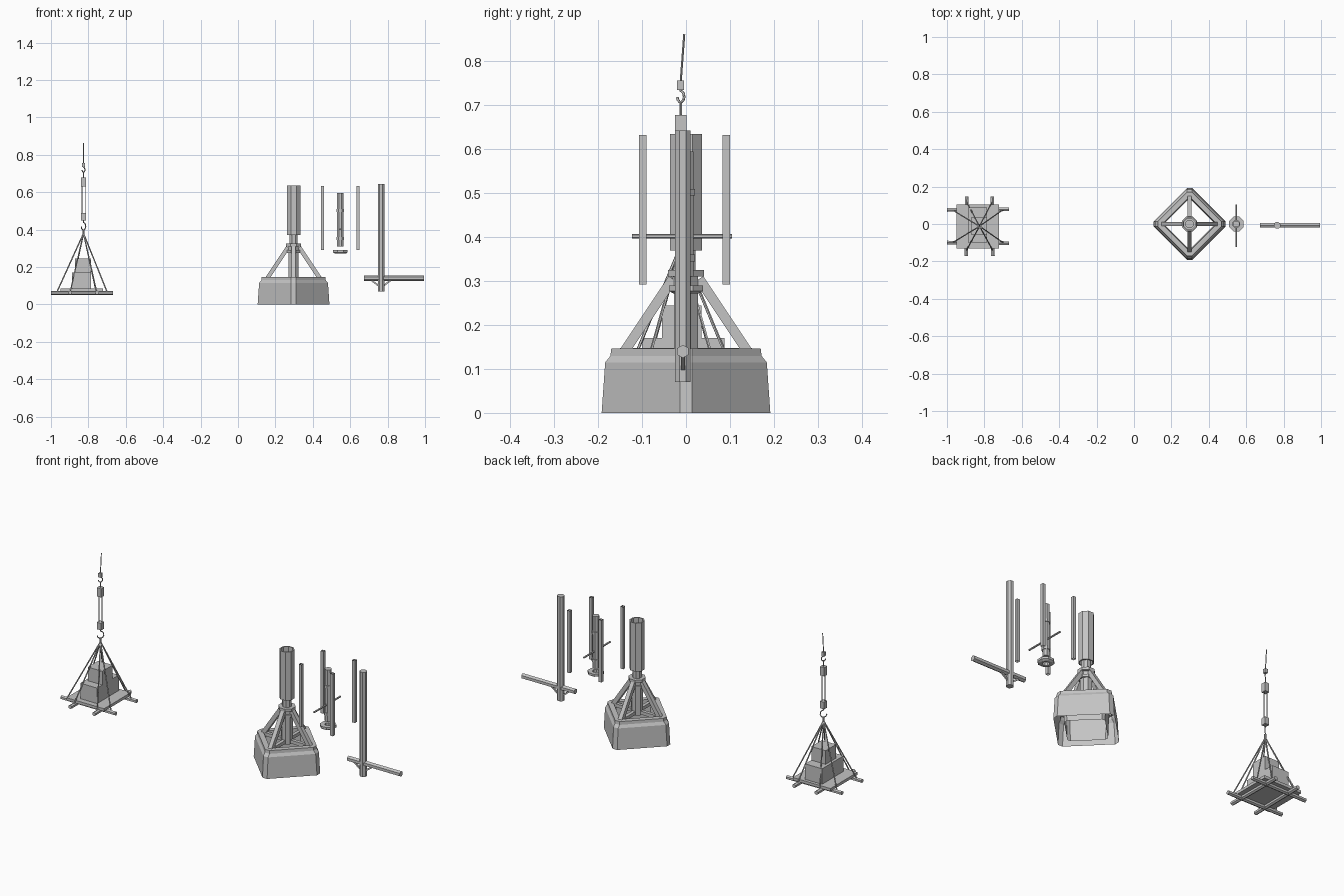
import bpy, bmesh, math
from mathutils import Vector

if "Cube" in bpy.data.objects:
    bpy.data.objects.remove(bpy.data.objects["Cube"])

grey = bpy.data.materials.new("plain grey")
grey.use_nodes = True
GREY = (0.55, 0.55, 0.55, 1)
grey.diffuse_color = GREY
grey.node_tree.nodes["Principled BSDF"].inputs["Base Color"].default_value = GREY


def finish(name, bm):
    bmesh.ops.recalc_face_normals(bm, faces=bm.faces)
    me = bpy.data.meshes.new(name)
    bm.to_mesh(me)
    bm.free()
    me.materials.append(grey)
    ob = bpy.data.objects.new(name, me)
    bpy.context.collection.objects.link(ob)


def bar(name, a, b, r, sides=8, caps=True):
    """Straight prism from a to b."""
    a, b = Vector(a), Vector(b)
    q = (b - a).to_track_quat('Z', 'Y')
    bm = bmesh.new()
    rings = []
    for p in (a, b):
        ring = []
        for i in range(sides):
            t = math.tau * (i + .5) / sides
            ring.append(bm.verts.new(p + q @ Vector((r * math.cos(t), r * math.sin(t), 0))))
        rings.append(ring)
    for i in range(sides):
        j = (i + 1) % sides
        bm.faces.new((rings[0][i], rings[0][j], rings[1][j], rings[1][i]))
    if caps:
        bm.faces.new(rings[0][::-1])
        bm.faces.new(rings[1])
    finish(name, bm)


def box(name, lo, hi):
    bm = bmesh.new()
    bmesh.ops.create_cube(bm, size=1)
    for v in bm.verts:
        v.co = Vector([(l + h) / 2 + c * (h - l) for l, h, c in zip(lo, hi, v.co)])
    finish(name, bm)


def lathe(name, centre, profile, sides, closed=False):
    """Faceted turned shape from (radius, z) pairs."""
    bm = bmesh.new()
    rings = []
    for r, z in profile:
        rings.append([bm.verts.new((centre[0] + r * math.cos(math.tau * (i + .5) / sides),
                                    centre[1] + r * math.sin(math.tau * (i + .5) / sides), z))
                      for i in range(sides)])
    pairs = list(zip(rings, rings[1:])) + ([(rings[-1], rings[0])] if closed else [])
    for p, q in pairs:
        for i in range(sides):
            j = (i + 1) % sides
            bm.faces.new((p[i], p[j], q[j], q[i]))
    if not closed:
        bm.faces.new(rings[0][::-1])
        bm.faces.new(rings[-1])
    finish(name, bm)


def wire(name, points, r):
    cu = bpy.data.curves.new(name, 'CURVE')
    cu.dimensions = '3D'
    cu.bevel_depth, cu.bevel_resolution = r, 0
    cu.use_fill_caps = True
    s = cu.splines.new('POLY')
    s.points.add(len(points) - 1)
    for p, co in zip(s.points, points):
        p.co = (*co, 1)
    cu.materials.append(grey)
    bpy.context.collection.objects.link(bpy.data.objects.new(name, cu))


# Plinth: open double-walled diamond with clipped corners and a curb
CX = 0.297


def diamond(bm, reach, clip, z):
    pts = []
    for k in range(4):
        t = k * math.pi / 2
        d, s = Vector((math.cos(t), math.sin(t))), Vector((-math.sin(t), math.cos(t)))
        for e in (-1, 1):
            p = d * reach + s * e * clip
            pts.append(bm.verts.new((CX + p.x, p.y, z)))
    return pts


bm = bmesh.new()
rings = [diamond(bm, *level) for level in (
    (.192, .014, 0), (.184, .014, .115), (.172, .014, .13), (.17, .014, .147),
    (.135, .01, .147), (.128, .01, 0))]
for p, q in zip(rings, rings[1:]):
    for i in range(8):
        j = (i + 1) % 8
        bm.faces.new((p[i], p[j], q[j], q[i]))
finish("plinth", bm)

# Mast with collars, floor beams and four raking struts
lathe("mast_lower", (CX, 0), [(.03, .125), (.03, .275), (.037, .275), (.037, .29), (.03, .29),
                              (.03, .31), (.044, .31), (.044, .325), (.024, .325), (.024, .38)], 8)
lathe("mast_upper", (CX, 0), [(.039, .37), (.039, .635), (.032, .635), (.032, .37)], 8, True)
for k in range(4):
    c, s = round(math.cos(k * math.pi / 2)), round(math.sin(k * math.pi / 2))
    bar("mast_strut", (CX + c * .14, s * .14, .14), (CX + c * .03, s * .03, .305), .016, 4)
    bar("floor_beam", (CX + c * .02, s * .02, .138), (CX + c * .15, s * .15, .138), .013, 4)

# Inner tube, flange and cross rod, with guide channels at four corners
TX = 0.547
lathe("inner_tube", (TX, 0), [(.018, .31), (.018, .345), (.022, .345), (.022, .36), (.018, .36),
                              (.018, .495), (.022, .495), (.022, .51), (.018, .51), (.018, .595)], 8)
lathe("flange", (TX, 0), [(.018, .272), (.032, .272), (.042, .278), (.042, .29), (.018, .29)], 8, True)
bar("cross_rod", (TX, -.123, .402), (TX, .105, .402), .005, 6)
for dx in (-.095, .095):
    for dy in (-.095, .095):
        bar("guide_channel", (TX + dx, dy - .003, .292), (TX + dx, dy - .003, .633), .012, 4, False)

# Loose pole with a foot beam
PX, PY = .765, -.007
bar("pole", (PX, PY, .07), (PX, PY, .643), .019)
bar("foot_beam", (.675, PY, .14), (.995, PY, .14), .015, 6)
for e in (-1, 1):
    bar("foot_brace", (PX + e * .06, PY, .135), (PX, PY, .09), .006, 4)

# Pallet on crossed bearers
HX, HY = -.826, -.012
box("pallet", (-.95, -.13, .07), (-.722, .105, .085))
ends = []
for e in (-1, 1):
    for a, b in (((HX + e * .072, -.172, .063), (HX + e * .068, .148, .063)),
                 ((-1, HY + e * .087, .062), (-.668, HY + e * .09, .062))):
        bar("bearer", a, b, .011, 6)
        ends += [Vector(a).lerp(Vector(b), .09), Vector(a).lerp(Vector(b), .91)]

# Stacked crates
box("crate_tall", (-.872, -.055, .085), (-.785, .035, .245))
box("crate_long", (-.887, -.1, .085), (-.785, .088, .17))

# Slings, tackle blocks and hooks
for p in ends:
    bar("sling", p, (HX, HY, .38), .0035, 5)
bar("sling_ring", (HX, HY, .37), (HX, HY, .4), .006, 6)


def hook(z, size):
    pts = [(HX, HY, z + size * 1.6)]
    for i in range(9):
        t = math.radians(90 - i * 33)
        pts.append((HX + size * .6 * math.cos(t), HY + size * .6 * math.cos(t), z + size * math.sin(t)))
    wire("hook", pts, .003)


for z0, z1 in ((.45, .488), (.63, .678)):
    box("tackle_block", (HX - .013, HY - .013, z0), (HX + .013, HY + .013, z1))
for e in (-1, 1):
    bar("tackle_rope", (HX + e * .009, HY, .47), (HX + e * .009, HY, .65), .0025, 5)
hook(.418, .02)
hook(.72, .013)
bar("hook_shank", (HX, HY, .67), (HX, HY, .71), .003, 5)
box("hook_weight", (HX - .008, HY - .008, .735), (HX + .008, HY + .008, .757))
bar("hoist_rope", (HX, HY, .755), (HX, HY + .008, .862), .0025, 5)
